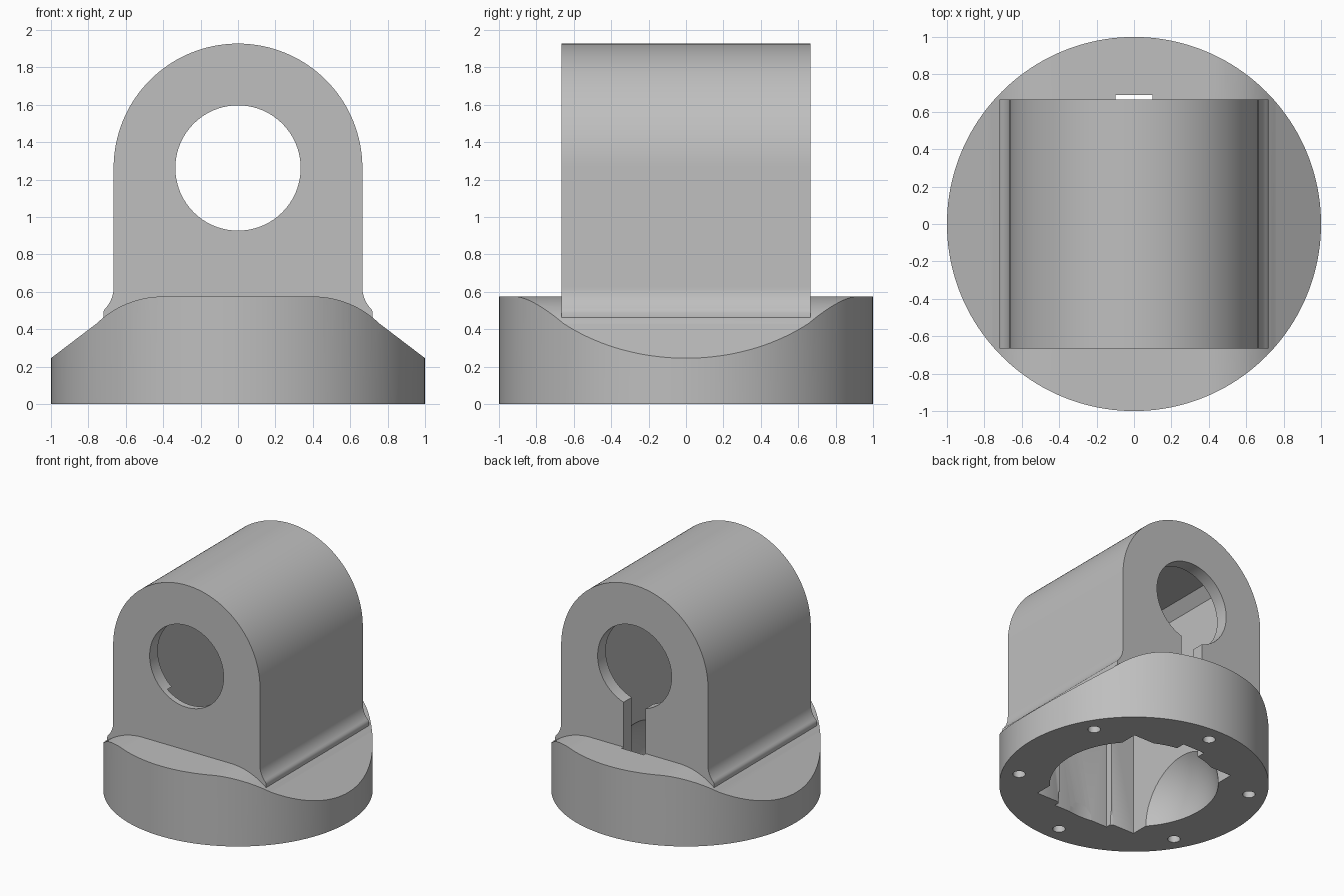
import bpy, bmesh
from math import pi, sin, cos, radians
from mathutils import Matrix

old = bpy.data.objects.get("Cube")
if old:
    bpy.data.objects.remove(old, do_unlink=True)

grey = bpy.data.materials.new("plain_grey")
grey.use_nodes = True
colour = (0.52, 0.52, 0.52, 1)
grey.diffuse_color = colour
grey.node_tree.nodes["Principled BSDF"].inputs["Base Color"].default_value = colour


def finish(bm, name):
    bmesh.ops.recalc_face_normals(bm, faces=bm.faces)
    mesh = bpy.data.meshes.new(name)
    bm.to_mesh(mesh)
    bm.free()
    mesh.materials.append(grey)
    obj = bpy.data.objects.new(name, mesh)
    bpy.context.collection.objects.link(obj)
    return obj


def prism(name, half, y0, y1):
    """Mirror a right-hand (x, z) outline and extrude it along y."""
    outline = half + [(-x, z) for x, z in reversed(half) if x > 1e-6]
    bm = bmesh.new()
    face = bm.faces.new([bm.verts.new((x, y0, z)) for x, z in outline])
    out = bmesh.ops.extrude_face_region(bm, geom=[face])
    moved = [v for v in out["geom"] if isinstance(v, bmesh.types.BMVert)]
    bmesh.ops.translate(bm, verts=moved, vec=(0, y1 - y0, 0))
    return finish(bm, name)


def cylinder(name, radius, depth, matrix, sides=48):
    bm = bmesh.new()
    bmesh.ops.create_cone(bm, cap_ends=True, segments=sides, radius1=radius,
                          radius2=radius, depth=depth, matrix=matrix)
    return finish(bm, name)


def boolean(target, tool, operation):
    mod = target.modifiers.new(operation.lower(), "BOOLEAN")
    mod.operation = operation
    mod.solver = "EXACT"
    mod.object = tool
    bpy.context.view_layer.objects.active = target
    bpy.ops.object.modifier_apply(modifier=mod.name)
    bpy.data.objects.remove(tool, do_unlink=True)


def arc(cx, cz, r, start, end, steps):
    angles = [radians(start + (end - start) * i / steps) for i in range(steps + 1)]
    return [(cx + r * cos(a), cz + r * sin(a)) for a in angles]


# Round base, its top trimmed to a crown that slopes down on both sides
mount = cylinder("swivel_mount", 1, 0.8, Matrix.Translation((0, 0, 0.4)), 160)
shoulder = arc(0.40, 0.065, 0.51, 90, 46, 14)
crown = prism("crown_shape", [(1.1, -0.1), (1.1, 0.145), (1.0, 0.245)]
              + shoulder[::-1], -1.2, 1.2)
boolean(mount, crown, "INTERSECT")

# Arched upright block with filleted feet
foot = arc(0.835, 0.625, 0.17, 225, 180, 10)
arch = arc(0, 1.262, 0.665, 0, 90, 40)
arch[-1] = (0, arch[-1][1])
upright = prism("upright", [(0.72, 0.12), (0.72, 0.49)] + foot + arch, -0.665, 0.665)
boolean(mount, upright, "UNION")

# Box cavity open at the bottom, with a chamfered ceiling
cavity = prism("cavity", [(0.465, -0.1), (0.465, 1.62), (0.39, 1.70)], -0.56, 0.56)
boolean(mount, cavity, "DIFFERENCE")

# Domed clearance in the underside
bm = bmesh.new()
bmesh.ops.create_uvsphere(bm, u_segments=80, v_segments=40, radius=0.625)
boolean(mount, finish(bm, "dome"), "DIFFERENCE")

# Shallow groove inside the front wall and wire slot through the back wall
groove = prism("groove", [(0.25, -0.1), (0.25, 1.0)], -0.615, -0.5)
boolean(mount, groove, "DIFFERENCE")
slot = prism("slot", [(0.1, -0.1), (0.1, 1.1)], 0.4, 0.69)
boolean(mount, slot, "DIFFERENCE")

# Round window through front and back walls
window = cylinder("window", 0.335, 1.6, Matrix.Translation((0, 0, 1.262))
                  @ Matrix.Rotation(pi / 2, 4, "X"), 96)
boolean(mount, window, "DIFFERENCE")

# Ring of blind screw holes in the underside
for i in range(6):
    a = radians(30 + 60 * i)
    place = Matrix.Translation((0.866 * cos(a), 0.866 * sin(a), 0.05))
    boolean(mount, cylinder("screw_hole", 0.047, 0.3, place, 24), "DIFFERENCE")

bpy.ops.object.select_all(action="DESELECT")
mount.select_set(True)
bpy.context.view_layer.objects.active = mount
bpy.ops.object.shade_smooth_by_angle(angle=radians(25))
